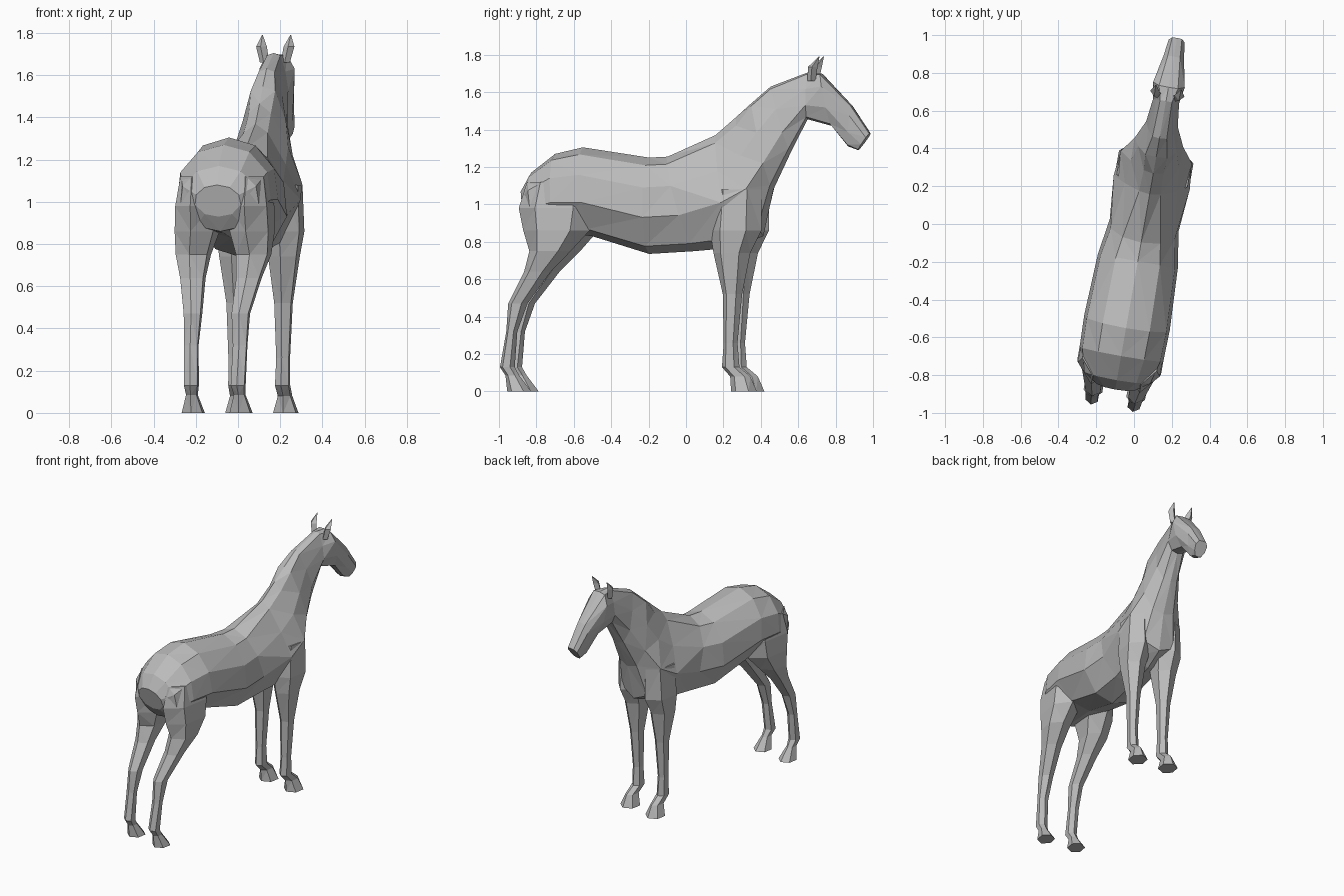
import bpy
import bmesh
from math import cos, sin, pi, radians
from mathutils import Matrix, Vector

cube = bpy.data.objects.get("Cube")
if cube:
    bpy.data.objects.remove(cube, do_unlink=True)

coat = bpy.data.materials.new("grey_coat")
coat.use_nodes = True
grey = (0.5, 0.5, 0.5, 1)
coat.diffuse_color = grey
coat.node_tree.nodes["Principled BSDF"].inputs["Base Color"].default_value = grey

# The animal stands turned a little to its right
POSE = Matrix.Translation((0.055, 0, 0)) @ Matrix.Rotation(radians(-10), 4, 'Z')


def loft(name, rings):
    """Skin a list of equal-length point rings, capped at both ends."""
    bm = bmesh.new()
    loops = [[bm.verts.new(POSE @ Vector(p)) for p in ring] for ring in rings]
    n = len(loops[0])
    for a, b in zip(loops, loops[1:]):
        for i in range(n):
            j = (i + 1) % n
            bm.faces.new((a[i], a[j], b[j], b[i]))
    bm.faces.new(loops[0])
    bm.faces.new(loops[-1])
    bmesh.ops.triangulate(bm, faces=bm.faces[:])
    bmesh.ops.recalc_face_normals(bm, faces=bm.faces[:])
    mesh = bpy.data.meshes.new(name)
    bm.to_mesh(mesh)
    bm.free()
    mesh.materials.append(coat)
    obj = bpy.data.objects.new(name, mesh)
    bpy.context.collection.objects.link(obj)
    return obj


def section(shape, top, bottom, width):
    """Mirrored cross-section hung between a top and a bottom point."""
    def at(side, w, t):
        return (side * w * width,
                top[0] + (bottom[0] - top[0]) * t,
                top[1] + (bottom[1] - top[1]) * t)
    right = [at(1, w, t) for w, t in shape]
    left = [at(-1, w, t) for w, t in reversed(shape)]
    return [at(0, 0, 0)] + right + [at(0, 0, 1)] + left


# Half outlines as (share of width, share of the way down)
BARREL = [(0.55, 0.08), (0.93, 0.31), (1, 0.62), (0.6, 0.92)]
SHOULDER = [(0.28, 0.07), (0.68, 0.32), (1, 0.6), (0.6, 0.92)]
NECK = [(0.45, 0.04), (0.8, 0.35), (1, 0.7), (0.6, 0.95)]
HEAD = [(0.6, 0.02), (1, 0.25), (0.9, 0.65), (0.5, 0.96)]

# Body, neck and head: outline, top (y, z), bottom (y, z), half width
loft("body_neck_and_head", [section(*s) for s in (
    (BARREL, (-0.89, 1.08), (-0.85, 0.93), 0.11),
    (BARREL, (-0.84, 1.17), (-0.80, 0.86), 0.19),
    (BARREL, (-0.71, 1.27), (-0.69, 0.85), 0.225),
    (BARREL, (-0.56, 1.305), (-0.51, 0.83), 0.23),
    (BARREL, (-0.20, 1.25), (-0.20, 0.735), 0.215),
    (BARREL, (-0.10, 1.255), (0.05, 0.75), 0.185),
    (SHOULDER, (0.16, 1.37), (0.27, 0.77), 0.205),
    (SHOULDER, (0.27, 1.465), (0.42, 0.83), 0.19),
    (NECK, (0.36, 1.545), (0.475, 1.08), 0.13),
    (NECK, (0.46, 1.63), (0.57, 1.28), 0.085),
    (NECK, (0.66, 1.705), (0.66, 1.455), 0.07),
    (HEAD, (0.735, 1.70), (0.79, 1.42), 0.085),
    (HEAD, (0.90, 1.53), (0.88, 1.31), 0.055),
    (HEAD, (1.0, 1.38), (0.935, 1.29), 0.043),
)])


def leg_ring(side, z, back, front, inner, outer):
    cy, ry = (back + front) / 2, (front - back) / 2
    cx, rx = (inner + outer) / 2, (outer - inner) / 2
    return [(side * (cx + rx * sin(a) / sin(pi / 3)), cy + ry * cos(a), z)
            for a in (k * pi / 3 for k in range(6))]


# Legs from top to hoof: z, back y, front y, inner x, outer x
HIND = [(1.12, -0.84, -0.50, 0.06, 0.20),
        (0.98, -0.885, -0.47, 0.04, 0.22),
        (0.86, -0.86, -0.50, 0.04, 0.225),
        (0.75, -0.825, -0.60, 0.07, 0.22),
        (0.64, -0.855, -0.71, 0.08, 0.19),
        (0.47, -0.945, -0.84, 0.075, 0.155),
        (0.32, -0.955, -0.895, 0.085, 0.15),
        (0.13, -0.99, -0.91, 0.08, 0.145),
        (0.085, -0.96, -0.885, 0.09, 0.14),
        (0, -0.95, -0.82, 0.065, 0.165)]
FORE = [(1.08, 0.17, 0.43, 0.05, 0.19),
        (0.86, 0.15, 0.43, 0.03, 0.20),
        (0.74, 0.17, 0.37, 0.05, 0.185),
        (0.52, 0.22, 0.325, 0.075, 0.155),
        (0.26, 0.225, 0.30, 0.085, 0.145),
        (0.13, 0.215, 0.31, 0.08, 0.145),
        (0.08, 0.26, 0.37, 0.085, 0.145),
        (0, 0.265, 0.405, 0.06, 0.17)]

for label, side in (("left", 1), ("right", -1)):
    side = -side  # the model looks along +y in its own pose
    loft(f"hind_leg_{label}", [leg_ring(side, *r) for r in HIND])
    loft(f"fore_leg_{label}", [leg_ring(side, *r) for r in FORE])
    # Ear: a four-sided spike with a leaf-like bulge
    ear = []
    for x, y, z, r in ((0.05, 0.69, 1.66, 0.022), (0.066, 0.70, 1.735, 0.026),
                       (0.068, 0.735, 1.79, 0.002)):
        ear.append([(side * x + r * cos(k * pi / 2), y + r * sin(k * pi / 2), z)
                    for k in range(4)])
    loft(f"ear_{label}", ear)
